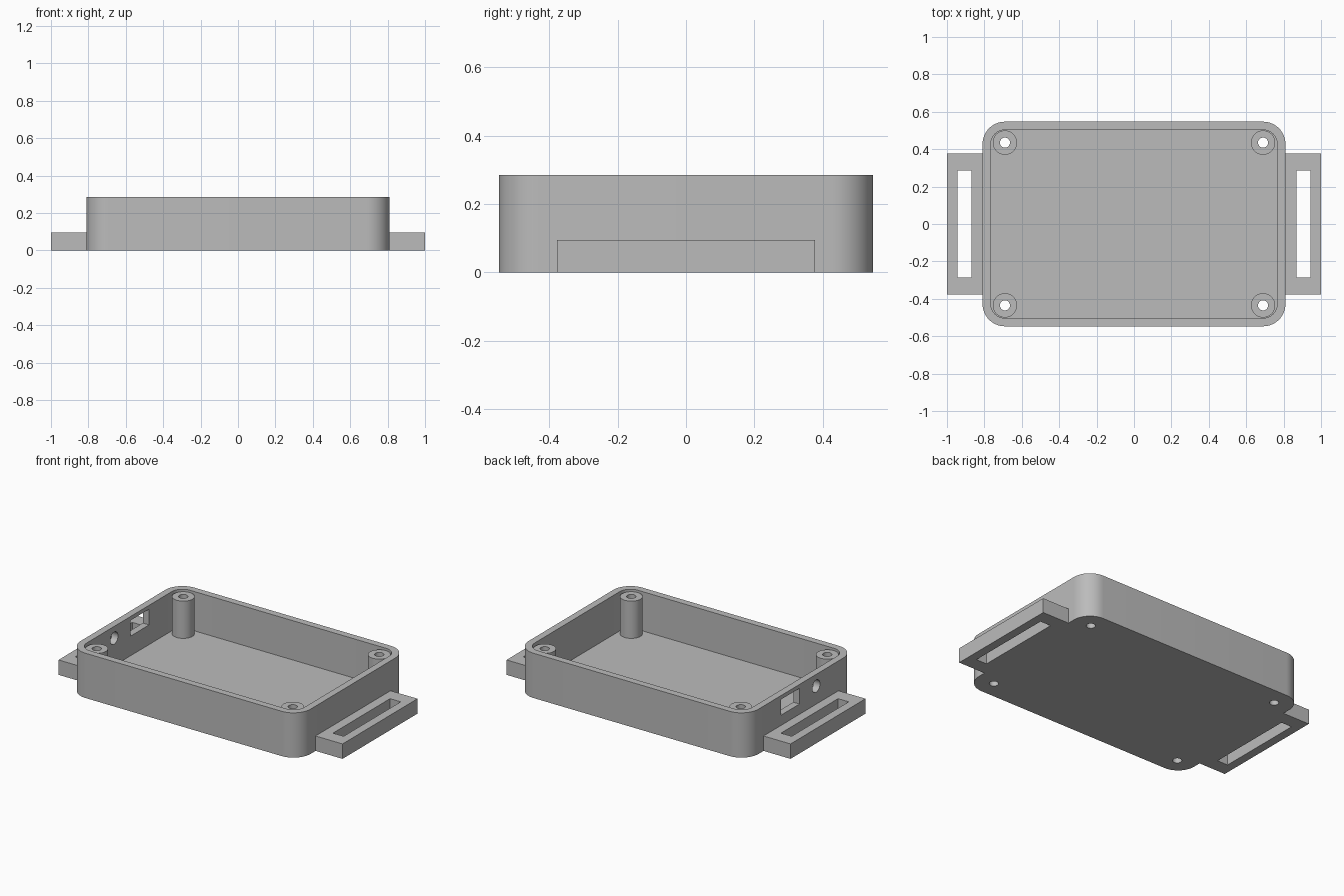
import bpy, bmesh, math

cube = bpy.data.objects.get("Cube")
if cube:
    bpy.data.objects.remove(cube, do_unlink=True)

# Overall sizes
HALF_X, HALF_Y, HEIGHT = 0.81, 0.547, 0.285
WALL, FLOOR, CORNER = 0.044, 0.035, 0.12
POST_X, POST_Y, POST_TOP = 0.69, 0.435, 0.272
POST_R, HOLE_R = 0.065, 0.027

grey = bpy.data.materials.new("grey_plastic")
grey.use_nodes = True
grey.diffuse_color = (0.5, 0.5, 0.5, 1)
grey.node_tree.nodes["Principled BSDF"].inputs["Base Color"].default_value = (0.5, 0.5, 0.5, 1)


def prism(name, outline, low, high):
    """Extrude a flat outline upward from low to high."""
    bm = bmesh.new()
    base = bm.faces.new([bm.verts.new((x, y, low)) for x, y in outline])
    top = bmesh.ops.extrude_face_region(bm, geom=[base])["geom"]
    verts = [v for v in top if isinstance(v, bmesh.types.BMVert)]
    bmesh.ops.translate(bm, verts=verts, vec=(0, 0, high - low))
    bmesh.ops.recalc_face_normals(bm, faces=bm.faces)
    mesh = bpy.data.meshes.new(name)
    bm.to_mesh(mesh)
    bm.free()
    mesh.materials.append(grey)
    obj = bpy.data.objects.new(name, mesh)
    bpy.context.collection.objects.link(obj)
    return obj


def rounded(hx, hy, r, steps=14):
    """Rectangle outline with rounded corners."""
    points = []
    for quarter, (sx, sy) in enumerate(((1, 1), (-1, 1), (-1, -1), (1, -1))):
        for i in range(steps + 1):
            a = (quarter + i / steps) * math.pi / 2
            points.append((sx * (hx - r) + r * math.cos(a), sy * (hy - r) + r * math.sin(a)))
    return points


def rect(x0, x1, y0, y1):
    return [(x0, y0), (x1, y0), (x1, y1), (x0, y1)]


def circle(cx, cy, r, sides=40):
    turn = 2 * math.pi / sides
    return [(cx + r * math.cos(i * turn), cy + r * math.sin(i * turn)) for i in range(sides)]


def cut(obj, cutter):
    """Subtract a cutter, then discard it."""
    cutter.hide_render = True
    mod = obj.modifiers.new("cut", "BOOLEAN")
    mod.operation, mod.solver, mod.object = "DIFFERENCE", "EXACT", cutter
    bpy.context.view_layer.objects.active = obj
    bpy.ops.object.modifier_apply(modifier=mod.name)
    bpy.data.objects.remove(cutter, do_unlink=True)


def smooth(obj):
    bpy.ops.object.select_all(action="DESELECT")
    obj.select_set(True)
    bpy.context.view_layer.objects.active = obj
    bpy.ops.object.shade_smooth_by_angle(angle=math.radians(30))


# Open tray with rounded corners
tray = prism("tray", rounded(HALF_X, HALF_Y, CORNER), 0, HEIGHT)
cut(tray, prism("cavity", rounded(HALF_X - WALL, HALF_Y - WALL, CORNER - WALL), FLOOR, HEIGHT + 0.1))

# Rectangular port and round port in the -x wall
cut(tray, prism("port_cutter", rect(-HALF_X - 0.1, -HALF_X + 0.1, 0.015, 0.2), 0.16, 0.26))
round_port = prism("round_port_cutter", circle(0, 0, 0.039), -0.1, 0.1)
round_port.rotation_euler.y = math.pi / 2
round_port.location = (-HALF_X, -0.152, 0.21)
bpy.context.view_layer.update()
cut(tray, round_port)

# Hollow screw posts, with holes through the floor
for side_x, name_x in ((1, "left"), (-1, "right")):
    for side_y, name_y in ((-1, "front"), (1, "back")):
        cx, cy = side_x * POST_X, side_y * POST_Y
        cut(tray, prism("floor_hole", circle(cx, cy, HOLE_R), -0.1, FLOOR + 0.1))
        post = prism(f"{name_y}_{name_x}_screw_post", circle(cx, cy, POST_R), FLOOR, POST_TOP)
        cut(post, prism("post_hole", circle(cx, cy, HOLE_R), 0, HEIGHT))
        smooth(post)

    # Slotted strap lug on each end
    lug = prism(f"{name_x}_strap_lug", rect(*sorted((side_x * HALF_X, side_x)), -0.377, 0.377), 0, 0.095)
    cut(lug, prism("strap_slot", rect(*sorted((side_x * 0.87, side_x * 0.945)), -0.287, 0.287), -0.1, 0.2))

smooth(tray)
